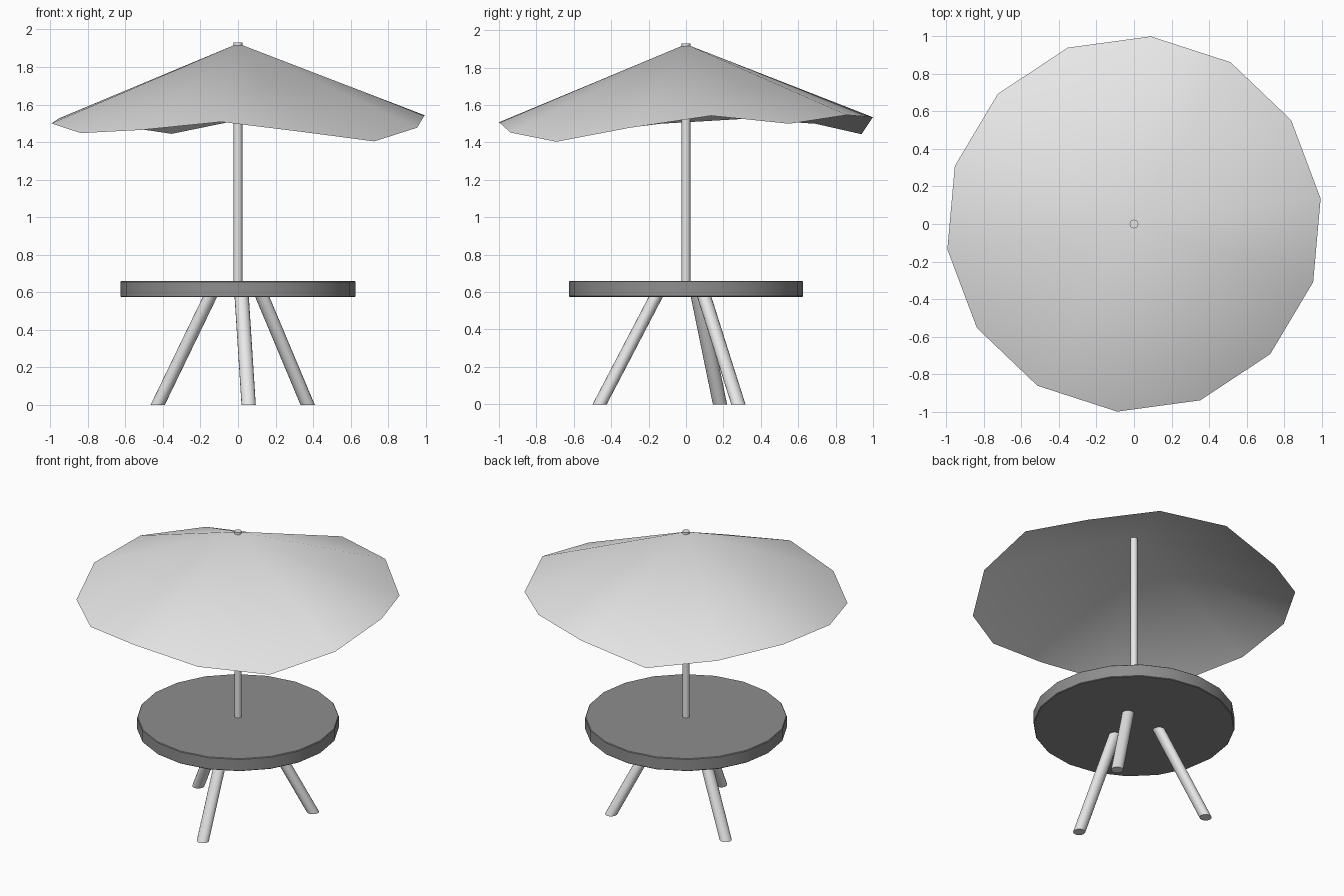
import bpy, bmesh
from math import radians, cos, sin
from mathutils import Vector

if "Cube" in bpy.data.objects:
    bpy.data.objects.remove(bpy.data.objects["Cube"], do_unlink=True)


def make_material(name, value):
    mat = bpy.data.materials.new(name)
    mat.use_nodes = True
    color = (value, value, value, 1)
    mat.diffuse_color = color
    mat.node_tree.nodes["Principled BSDF"].inputs["Base Color"].default_value = color
    return mat


light_grey = make_material("light grey", 0.8)
dark_grey = make_material("dark grey", 0.27)


def add_object(name, bm, mat, sharp_angle):
    """Turn a bmesh into a shaded object."""
    bmesh.ops.recalc_face_normals(bm, faces=bm.faces)
    mesh = bpy.data.meshes.new(name)
    bm.to_mesh(mesh)
    bm.free()
    mesh.materials.append(mat)
    obj = bpy.data.objects.new(name, mesh)
    bpy.context.collection.objects.link(obj)
    bpy.ops.object.select_all(action="DESELECT")
    obj.select_set(True)
    bpy.context.view_layer.objects.active = obj
    bpy.ops.object.shade_smooth_by_angle(angle=radians(sharp_angle))
    return obj


def add_cylinder(name, bottom, top, radius, sides, mat, bevel=0):
    """Cylinder with level ends, sheared when top and bottom are offset."""
    bottom, top = Vector(bottom), Vector(top)
    bm = bmesh.new()
    bmesh.ops.create_cone(bm, cap_ends=True, segments=sides, radius1=radius,
                          radius2=radius, depth=1)
    for v in bm.verts:
        centre = top if v.co.z > 0 else bottom
        v.co = centre + Vector((v.co.x, v.co.y, 0))
    if bevel:
        rims = [e for e in bm.edges if abs(e.verts[0].co.z - e.verts[1].co.z) < 0.001]
        bmesh.ops.bevel(bm, geom=rims, offset=bevel, segments=1, affect="EDGES")
    return add_object(name, bm, mat, 35)


# Table top and pole
add_cylinder("table_top", (0, 0, 0.575), (0, 0, 0.66), 0.626, 20, dark_grey, 0.004)
add_cylinder("pole", (0, 0, 0.6), (0, 0, 1.93), 0.023, 16, light_grey)

# Three splayed legs
for name, angle in (("front_leg", -83), ("left_leg", 37), ("right_leg", 157)):
    d = Vector((cos(radians(angle)), sin(radians(angle)), 0))
    add_cylinder(name, d * 0.465, d * 0.16 + Vector((0, 0, 0.58)), 0.038, 16, light_grey)

# Canopy: a shallow cone with an uneven rim, clockwise from the back
rim_heights = (1.535, 1.547, 1.5, 1.543, 1.477, 1.404, 1.453,
               1.508, 1.465, 1.448, 1.5, 1.526, 1.5, 1.444)
bm = bmesh.new()
apex = bm.verts.new((0, 0, 1.925))
count = len(rim_heights)
rim = []
for i, z in enumerate(rim_heights):
    a = radians(84.9 - i * 360 / count)
    rim.append(bm.verts.new((1.003 * cos(a), 1.003 * sin(a), z)))
for i in range(count):
    bm.faces.new((apex, rim[(i + 1) % count], rim[i]))
add_object("canopy", bm, light_grey, 80)
